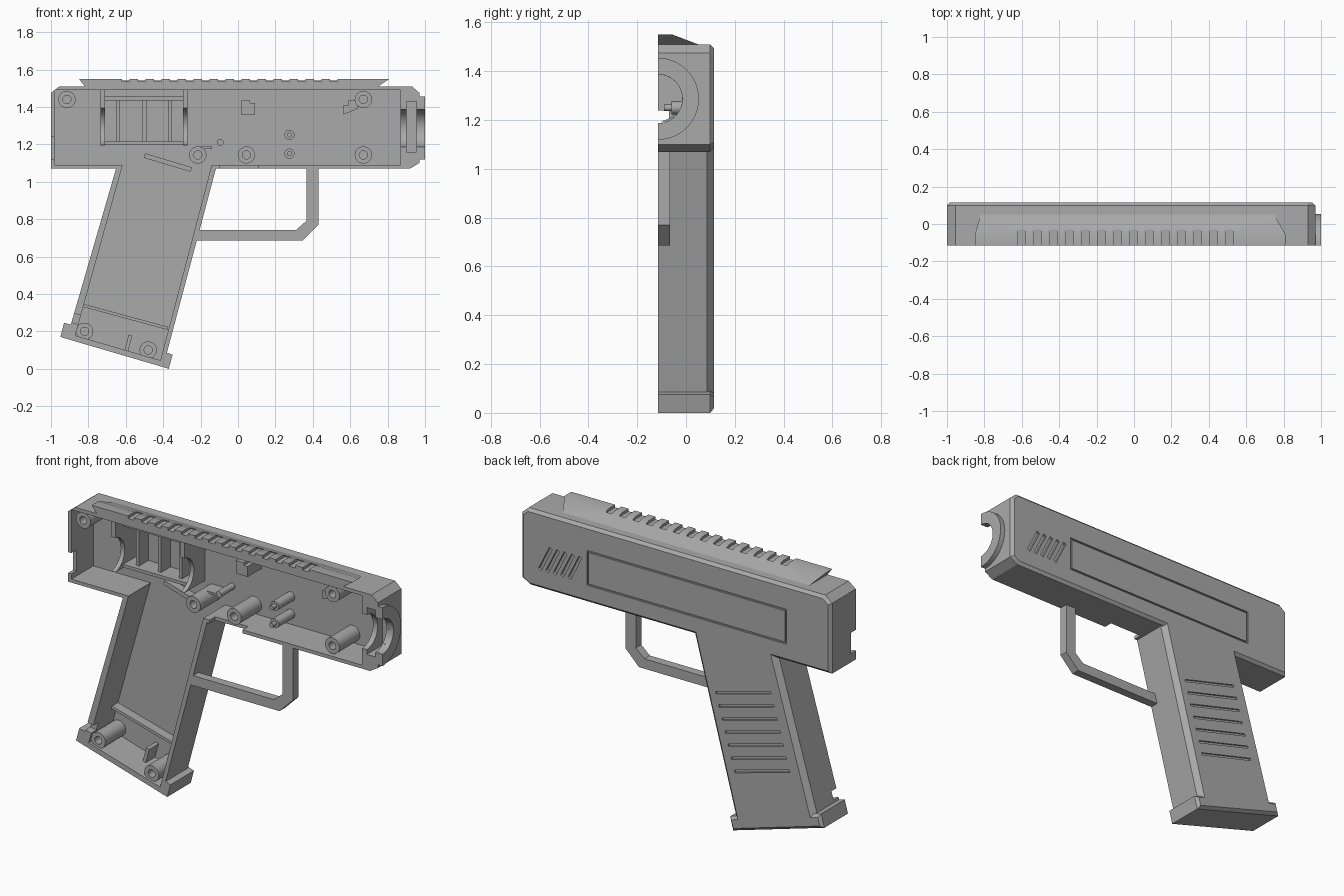
import bpy, bmesh, math
from mathutils import Vector

cube = bpy.data.objects.get("Cube")
if cube:
    bpy.data.objects.remove(cube, do_unlink=True)

grey = bpy.data.materials.new("mid grey plastic")
grey.use_nodes = True
grey.diffuse_color = (0.4, 0.4, 0.4, 1)
grey.node_tree.nodes["Principled BSDF"].inputs["Base Color"].default_value = grey.diffuse_color

FRONT, BACK, FLOOR = -0.115, 0.115, 0.085
PAST = -0.2            # cutters start in front of the open side
BORE_Z = 1.287
LEAN = math.radians(15)


def finish(bm, name):
    bmesh.ops.recalc_face_normals(bm, faces=bm.faces)
    mesh = bpy.data.meshes.new(name)
    bm.to_mesh(mesh)
    bm.free()
    mesh.materials.append(grey)
    mesh.shade_smooth()
    mesh.set_sharp_from_angle(angle=math.radians(25))
    ob = bpy.data.objects.new(name, mesh)
    bpy.context.scene.collection.objects.link(ob)
    return ob


def prism(name, pts, a, b, axis="y", chamfer=0, hole=0):
    """Extrude an outline along y (points are x, z) or along x (points are y, z)."""
    place = (lambda p, t: (p[0], t, p[1])) if axis == "y" else (lambda p, t: (t, p[0], p[1]))
    bm = bmesh.new()
    near = [bm.verts.new(place(p, a)) for p in pts]
    far = [bm.verts.new(place(p, b)) for p in pts]
    cap = bm.faces.new(near)
    end = bm.faces.new(far[::-1])
    for i in range(len(pts)):
        j = (i + 1) % len(pts)
        bm.faces.new((near[j], near[i], far[i], far[j]))
    bmesh.ops.recalc_face_normals(bm, faces=bm.faces)
    if chamfer:
        bmesh.ops.bevel(bm, geom=list(end.edges), offset=chamfer, segments=1,
                        affect="EDGES", profile=0.5)
    if hole:
        bmesh.ops.inset_region(bm, faces=[cap], thickness=hole, depth=0)
        new = bmesh.ops.extrude_discrete_faces(bm, faces=[cap])["faces"][0]
        bmesh.ops.translate(bm, verts=new.verts, vec=(0, (b - a) * 0.7, 0))
    return finish(bm, name)


def rect(x0, x1, z0, z1):
    return [(x0, z0), (x1, z0), (x1, z1), (x0, z1)]


def circle(x, z, r, n=32):
    return [(x + r * math.cos(math.tau * i / n), z + r * math.sin(math.tau * i / n))
            for i in range(n)]


def bar(x0, z0, x1, z1, width):
    """Outline of a straight strip between two points."""
    d = Vector((x1 - x0, z1 - z0)).normalized() * width / 2
    return [(x0 - d.y, z0 + d.x), (x0 + d.y, z0 - d.x),
            (x1 + d.y, z1 - d.x), (x1 - d.y, z1 + d.x)]


def boolean(ob, others, mode):
    """Combine the tools into ob, bake the result and remove the tools."""
    for t in others:
        t.hide_render = True
        m = ob.modifiers.new(mode, "BOOLEAN")
        m.operation, m.object, m.solver = mode, t, "EXACT"
    bpy.context.view_layer.update()
    dg = bpy.context.evaluated_depsgraph_get()
    baked = bpy.data.meshes.new_from_object(ob.evaluated_get(dg))
    ob.modifiers.clear()
    ob.data = baked
    for t in others:
        bpy.data.objects.remove(t, do_unlink=True)
    baked.shade_smooth()
    baked.set_sharp_from_angle(angle=math.radians(25))


# Outer shell: slide housing, leaning grip and flared base
shell = prism("half_shell", [(-1, 1.07), (0.92, 1.07), (0.97, 1.1), (0.97, 1.475),
                             (0.93, 1.51), (-0.955, 1.51), (-1, 1.475)],
              FRONT, BACK, chamfer=0.016)
grip = prism("grip", [(-0.6, 1.25), (-0.07, 1.25), (-0.395, 0.03), (-0.91, 0.18)],
             FRONT, BACK, chamfer=0.028)
base = prism("base", [(-0.95, 0.17), (-0.37, 0), (-0.35, 0.075), (-0.385, 0.088),
                      (-0.87, 0.23), (-0.93, 0.245)], FRONT, BACK, chamfer=0.016)
boolean(shell, [grip, base], "UNION")

# Hollow interior and openings
cuts = [
    prism("cut", rect(-0.98, 0.87, 1.09, 1.49), PAST, FLOOR),
    prism("cut", [(-0.6, 1.15), (-0.125, 1.15), (-0.415, 0.045), (-0.87, 0.178)], PAST, FLOOR),
    prism("cut", circle(FRONT, BORE_Z, 0.1), 0.8, 1.1, "x"),
    prism("cut", rect(0.9, 0.955, 1.16, 1.43), PAST, 0.03),
    prism("cut", rect(-1.1, -0.97, 1.12, 1.24), PAST, -0.07),
    prism("cut", rect(-0.1, 0.11, 1.05, 1.1), PAST, -0.065),
    prism("cut", bar(-0.93, 0.285, -0.84, 0.26, 0.05), PAST, -0.07),
]

# Recessed border of the long side panel
GROOVE = BACK - 0.01
for x0, x1, z0, z1 in [(-0.72, 0.55, 1.17, 1.18), (-0.72, 0.55, 1.36, 1.37),
                       (-0.72, -0.71, 1.175, 1.365), (0.54, 0.55, 1.175, 1.365)]:
    cuts.append(prism("cut", rect(x0, x1, z0, z1), GROOVE, 0.2))

# Slanted vents near the nose
for i in range(5):
    x = 0.85 - 0.047 * i
    cuts.append(prism("cut", bar(x, 1.18, x - 0.07, 1.32, 0.02), GROOVE - 0.005, 0.2))

# Grip grooves
for i in range(7):
    x, z = -0.27 - 0.02 * i, 0.77 - 0.07 * i
    cuts.append(prism("cut", bar(x, z, x - 0.35, z + 0.35 * math.tan(LEAN), 0.014),
                      GROOVE, 0.2))
boolean(shell, cuts, "DIFFERENCE")

# Muzzle half ring
arc = [math.radians(-90 + 180 * i / 24) for i in range(25)]
prism("muzzle_half_ring",
      [(FRONT + 0.168 * math.cos(a), BORE_Z + 0.168 * math.sin(a)) for a in arc]
      + [(FRONT + 0.1 * math.cos(a), BORE_Z + 0.1 * math.sin(a)) for a in reversed(arc)],
      0.96, 1.0, "x")

# Top rail with undercut ends and cross notches
rail = prism("top_rail", [(FRONT, 1.5), (FRONT, 1.55), (-0.055, 1.55), (0.05, 1.51), (0.05, 1.5)],
             -0.85, 0.81, "x")
for v in rail.data.vertices:
    v.co.x -= (1.55 - v.co.z) * (1.5 if v.co.x > 0 else -0.75)
boolean(rail, [prism("cut", rect(x, x + 0.04, 1.535, 1.6), PAST, -0.03)
               for x in (-0.62 + 0.0855 * i for i in range(14))], "DIFFERENCE")

# Trigger guard
prism("trigger_guard", [(0.365, 1.08), (0.43, 1.08), (0.43, 0.77), (0.345, 0.685),
                        (-0.23, 0.685), (-0.215, 0.742), (0.31, 0.742), (0.365, 0.79)],
      FRONT, -0.065)

# Screw bosses
for i, (x, z) in enumerate([(-0.915, 1.44), (0.67, 1.44), (0.67, 1.143), (0.045, 1.143),
                            (-0.215, 1.143), (-0.82, 0.2), (-0.48, 0.1)]):
    prism(f"screw_boss_{i + 1}", circle(x, z, 0.046), -0.1, FLOOR + 0.005, hole=0.024)

# Pivot pins with thin tips
for i, z in enumerate((1.25, 1.15)):
    prism(f"pivot_pin_{i + 1}", circle(0.275, z, 0.027, 24), -0.06, FLOOR + 0.005)
    prism(f"pivot_tip_{i + 1}", circle(0.275, z, 0.013, 16), -0.09, -0.05)
prism("spring_pin", circle(-0.095, 1.21, 0.018, 20), -0.04, FLOOR + 0.005)

# Stepped retaining blocks
for name, x, s in (("middle_block", 0.015, 1), ("forward_block", 0.64, -1)):
    prism(name, [(x, 1.435), (x, 1.36) if s > 0 else (x, 1.39),
                 (x + s * 0.075, 1.36), (x + s * 0.075, 1.42 if s > 0 else 1.41),
                 (x + s * 0.05, 1.42 if s > 0 else 1.41), (x + s * 0.05, 1.435)],
          -0.04, FLOOR + 0.005)

# Motor cradle: two end plates with half-round seats, ledges and ribs
for side, x in (("rear", -0.735), ("forward", -0.295)):
    plate = prism(f"cradle_{side}_plate", rect(x, x + 0.025, 1.195, 1.495), -0.1, FLOOR + 0.005)
    boolean(plate, [prism("cut", circle(FRONT, 1.295, 0.1), x - 0.1, x + 0.1, "x")], "DIFFERENCE")
prism("cradle_lower_ledge", rect(-0.72, -0.28, 1.197, 1.215), -0.03, FLOOR + 0.005)
prism("cradle_upper_ledge", rect(-0.72, -0.28, 1.435, 1.455), -0.03, FLOOR + 0.005)
for i, x in enumerate((-0.65, -0.51, -0.375)):
    prism(f"cradle_rib_{i + 1}", rect(x, x + 0.02, 1.21, 1.44), 0.0, FLOOR + 0.005)

# Strips on the floor of the housing and grip
prism("sear_strip", bar(-0.5, 1.14, -0.25, 1.065, 0.025), 0.04, FLOOR + 0.005)
prism("wire_strip", bar(-0.2, 1.182, -0.14, 1.182, 0.012), 0, FLOOR + 0.005)
prism("grip_cross_rib", bar(-0.84, 0.342, -0.375, 0.216, 0.016), 0.03, FLOOR + 0.005)
prism("base_rib", bar(-0.575, 0.18, -0.6, 0.085, 0.02), 0.0, FLOOR + 0.005)
